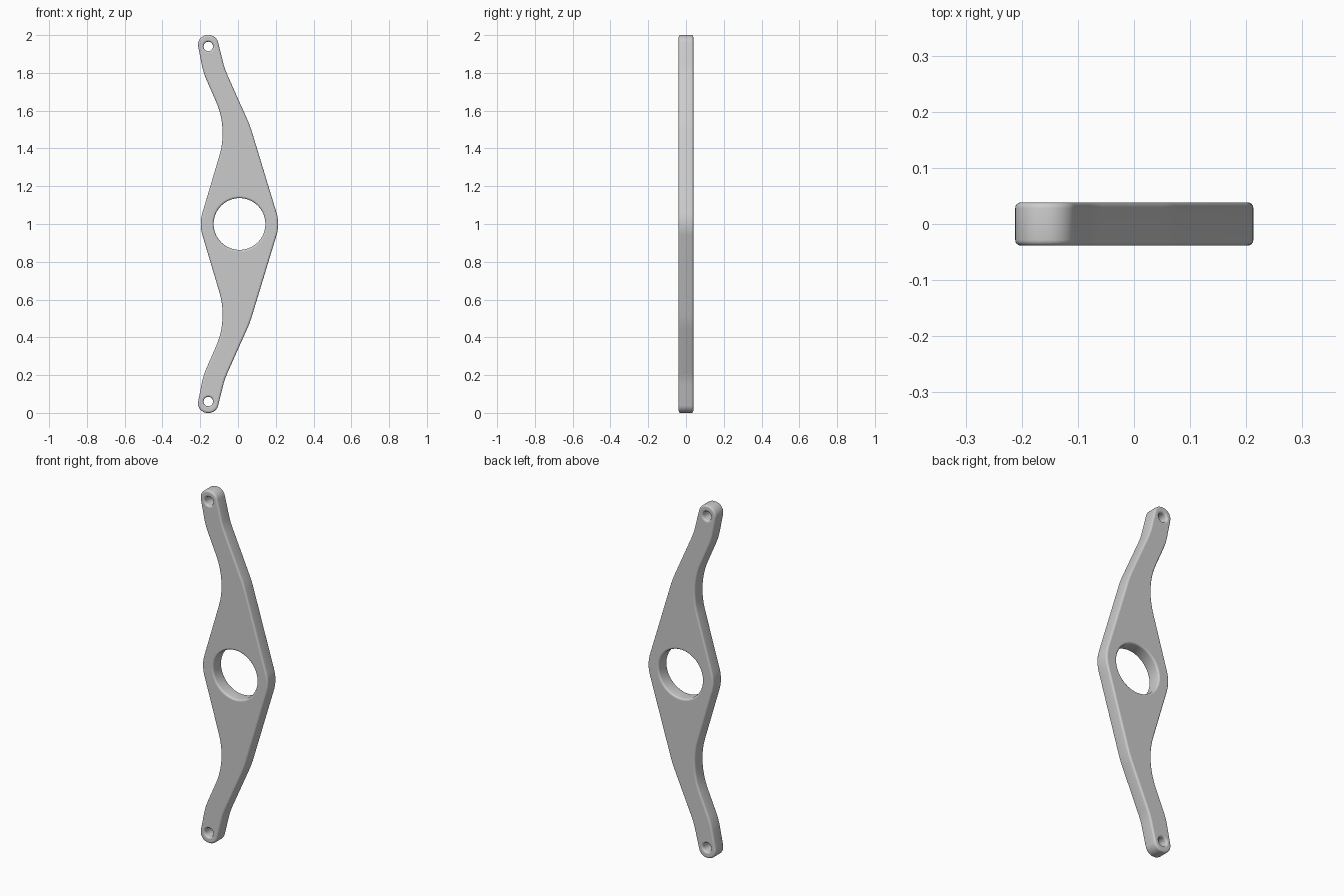
import bpy
import math
from mathutils import Vector

THICK = 0.077   # plate thickness
EDGE = 0.01     # edge rounding


def fillet(corners, steps=14):
    """Replace each (x, z, radius) corner of a closed polygon by a tangent arc."""
    pts = []
    for i, (x, z, r) in enumerate(corners):
        p = Vector((x, z))
        a = (Vector(corners[i - 1][:2]) - p).normalized()
        b = (Vector(corners[(i + 1) % len(corners)][:2]) - p).normalized()
        half = a.angle(b) / 2
        centre = p + (a + b).normalized() * r / math.sin(half)
        start = (p + a * r / math.tan(half) - centre).normalized()
        end = (p + b * r / math.tan(half) - centre).normalized()
        for k in range(steps + 1):
            pts.append(centre + start.slerp(end, k / steps).normalized() * r)
    return pts


def circle(x, z, r, n):
    return [Vector((x + r * math.cos(t), z + r * math.sin(t)))
            for t in (2 * math.pi * k / n for k in range(n))]


# Outline corners of the upper half, from the right hub side over the tip
upper = [(0.064, 1.52, 0.6), (-0.07, 1.82, 0.4), (-0.115, 2.0, 0.051),
         (-0.223, 2.0, 0.051), (-0.183, 1.80, 0.4), (-0.055, 1.508, 0.42)]
lower = [(x, 2 - z, r) for x, z, r in reversed(upper)]
outline = [(0.222, 1.0, 0.205)] + upper + [(-0.206, 1.0, 0.205)] + lower

loops = [fillet(outline), circle(0.008, 1.0, 0.137, 64)]
loops += [circle(-0.157, z, 0.025, 32) for z in (0.06, 1.94)]

cube = bpy.data.objects.get("Cube")
if cube:
    bpy.data.objects.remove(cube)

# Filled flat curve with holes, thickened with rounded edges
curve = bpy.data.curves.new("bracket_profile", 'CURVE')
curve.dimensions = '2D'
curve.fill_mode = 'BOTH'
curve.extrude = THICK / 2 - EDGE
curve.bevel_depth = EDGE
curve.bevel_resolution = 3
curve.offset = -EDGE
for loop in loops:
    spline = curve.splines.new('POLY')
    spline.points.add(len(loop) - 1)
    for point, co in zip(spline.points, loop):
        point.co = (co.x, co.y, 0, 1)
    spline.use_cyclic_u = True

bracket = bpy.data.objects.new("bracket_plate", curve)
bpy.context.collection.objects.link(bracket)
bracket.rotation_euler.x = math.pi / 2
bpy.ops.object.select_all(action='DESELECT')
bracket.select_set(True)
bpy.context.view_layer.objects.active = bracket
bpy.ops.object.convert(target='MESH')
bpy.ops.object.transform_apply(location=False, rotation=True, scale=False)
bpy.ops.object.shade_smooth_by_angle(angle=math.radians(30))

# Plain grey metal
grey = bpy.data.materials.new("plain_grey")
grey.use_nodes = True
colour = (0.6, 0.6, 0.6, 1)
grey.diffuse_color = colour
grey.node_tree.nodes["Principled BSDF"].inputs["Base Color"].default_value = colour
bracket.data.materials.clear()
bracket.data.materials.append(grey)
